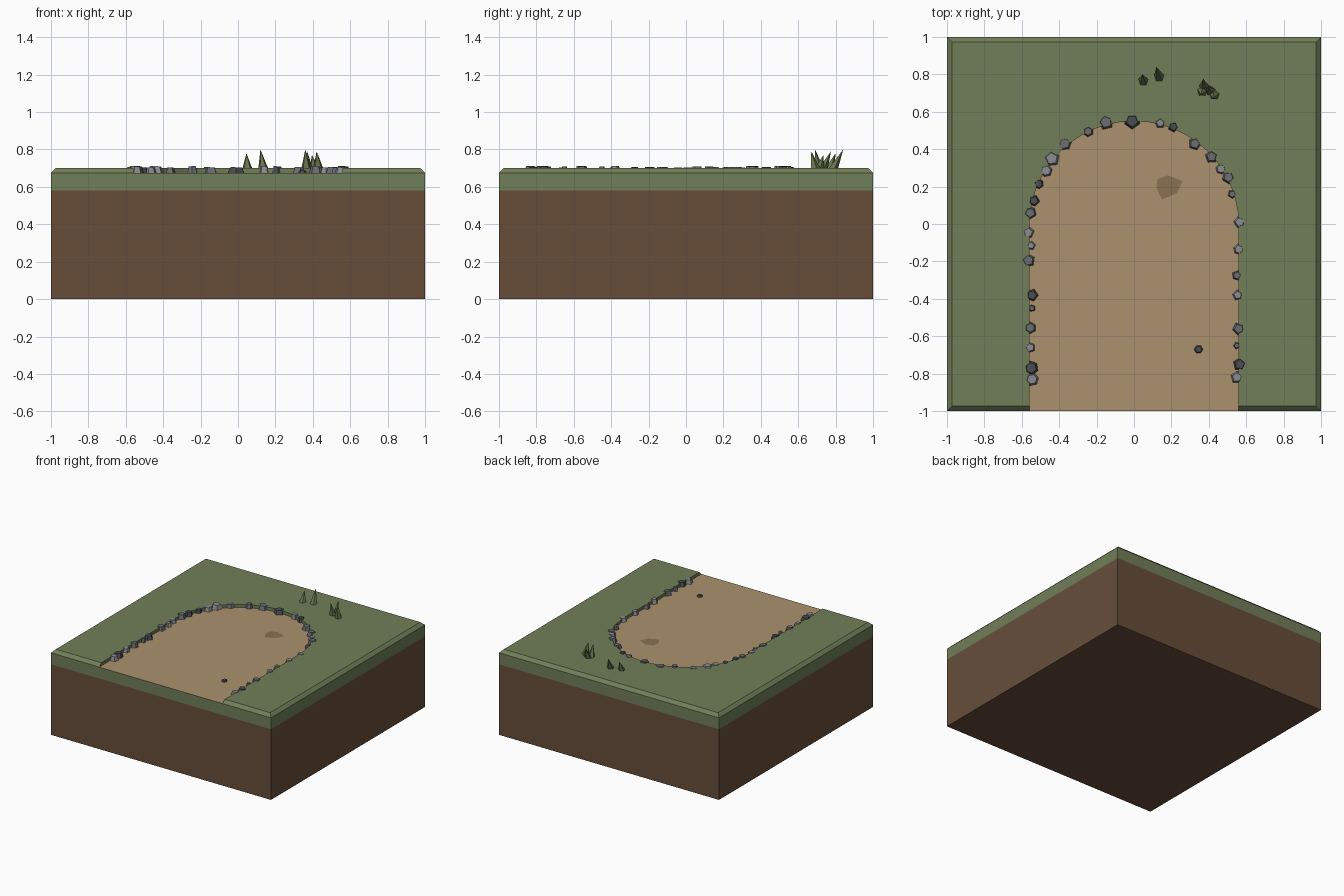
import bpy, bmesh, math, random
from mathutils import Vector

if "Cube" in bpy.data.objects:
    bpy.data.objects.remove(bpy.data.objects["Cube"])

random.seed(4)
FLOOR, TOP = 0.675, 0.70


def material(name, rgb):
    m = bpy.data.materials.new(name)
    m.diffuse_color = (*rgb, 1)
    m.use_nodes = True
    m.node_tree.nodes["Principled BSDF"].inputs["Base Color"].default_value = m.diffuse_color
    return m


DIRT = material("dirt", (0.136, 0.076, 0.042))
GRASS = material("grass", (0.165, 0.21, 0.10))
SAND = material("sand", (0.41, 0.285, 0.155))
PATCH = material("dark_sand", (0.25, 0.165, 0.085))
BLADE = material("blade", (0.135, 0.17, 0.075))


def finish(bm, name, mat=None):
    me = bpy.data.meshes.new(name)
    bm.to_mesh(me)
    bm.free()
    ob = bpy.data.objects.new(name, me)
    bpy.context.collection.objects.link(ob)
    if mat:
        me.materials.append(mat)
    return ob


def box(bm, z0, z1):
    bmesh.ops.create_cube(bm, size=1)
    for v in bm.verts:
        v.co = (v.co.x * 2, v.co.y * 2, z0 if v.co.z < 0 else z1)


def sheet(bm, points, z):
    return bm.faces.new([bm.verts.new((x, y, z)) for x, y in points])


def path_outline(front):
    # straight sides closed by a half circle
    arc = [(0.56 * math.cos(a), 0.56 * math.sin(a) - 0.01)
           for a in (math.pi * i / 24 for i in range(25))]
    return [(0.56, front)] + arc + [(-0.56, front)]


# dirt block
bm = bmesh.new()
box(bm, 0, 0.58)
finish(bm, "dirt_block", DIRT)

# grass slab with chamfered top rim
bm = bmesh.new()
box(bm, 0.58, TOP)
rim = [e for e in bm.edges if all(v.co.z > 0.65 for v in e.verts)]
bmesh.ops.bevel(bm, geom=rim, offset=0.026, segments=1, affect='EDGES')
grass = finish(bm, "grass_layer", GRASS)

# recess for the path, cut out of the grass
bm = bmesh.new()
f = sheet(bm, path_outline(-1.2), FLOOR - 0.002)
r = bmesh.ops.extrude_face_region(bm, geom=[f])
for v in r["geom"]:
    if isinstance(v, bmesh.types.BMVert):
        v.co.z = 0.9
bmesh.ops.recalc_face_normals(bm, faces=bm.faces)
cutter = finish(bm, "path_cutter")
cutter.hide_render = True
mod = grass.modifiers.new("path", 'BOOLEAN')
mod.operation = 'DIFFERENCE'
mod.solver = 'EXACT'
mod.object = cutter
bpy.context.view_layer.objects.active = grass
bpy.ops.object.modifier_apply(modifier=mod.name)
bpy.data.objects.remove(cutter)

# sand floor and its darker patch
bm = bmesh.new()
sheet(bm, path_outline(-1), FLOOR)
finish(bm, "sand_path", SAND)
bm = bmesh.new()
sheet(bm, [(0.12, 0.19), (0.15, 0.13), (0.23, 0.165), (0.26, 0.23),
           (0.18, 0.26), (0.125, 0.24)], FLOOR + 0.003)
finish(bm, "sand_patch", PATCH)

# border stones, grouped by shade: x, y, radius
STONES = {
    "dark": ((0.07, 0.073, 0.082), [
        (-0.01, 0.55, .045), (-0.51, 0.215, .028), (-0.535, 0.125, .032),
        (-0.545, -0.38, .035), (-0.55, -0.77, .04), (0.565, -0.75, .037),
        (0.21, 0.52, .03), (0.345, -0.67, .025)]),
    "mid": ((0.15, 0.153, 0.17), [
        (-0.15, 0.545, .044), (-0.245, 0.495, .03), (-0.37, 0.43, .037),
        (-0.555, 0.06, .036), (-0.565, -0.195, .038), (-0.545, -0.45, .02),
        (-0.555, -0.555, .033), (0.325, 0.43, .037), (0.415, 0.36, .037),
        (0.505, 0.25, .037), (0.525, 0.16, .025), (0.55, -0.275, .028),
        (0.56, -0.56, .035), (0.55, -0.65, .02)]),
    "light": ((0.26, 0.263, 0.285), [
        (-0.44, 0.35, .045), (-0.47, 0.285, .035), (-0.565, -0.045, .033),
        (-0.55, -0.115, .025), (-0.555, -0.66, .03), (-0.545, -0.83, .037),
        (0.14, 0.54, .03), (0.465, 0.295, .03), (0.565, 0.01, .034),
        (0.56, -0.135, .03), (0.555, -0.38, .03), (0.55, -0.82, .035)]),
}
for shade, (rgb, stones) in STONES.items():
    bm = bmesh.new()
    for x, y, rad in stones:
        h = 0.012 if x == 0.345 else random.uniform(0.028, 0.036)
        turn = random.uniform(0, 6)
        r = bmesh.ops.create_cone(bm, cap_ends=True, segments=random.choice((5, 5, 6)),
                                  radius1=rad, radius2=rad * 0.7, depth=1)
        tilt = random.uniform(-0.1, 0.1)
        for v in r["verts"]:
            px = v.co.x * math.cos(turn) - v.co.y * math.sin(turn)
            py = v.co.x * math.sin(turn) + v.co.y * math.cos(turn)
            z = FLOOR - 0.003 if v.co.z < 0 else FLOOR + h + tilt * px
            v.co = (x + px, y + py, z)
    finish(bm, shade + "_border_stones", material(shade + "_stone", rgb))

# grass tufts: leaning spikes, base x, y then tip x, y, z
TUFTS = {
    "left_tuft": [(0.05, 0.765, 0.045, 0.80, 0.78), (0.135, 0.785, 0.12, 0.84, 0.80)],
    "right_tuft": [(0.365, 0.71, 0.36, 0.69, 0.80), (0.375, 0.73, 0.37, 0.775, 0.79),
                   (0.41, 0.71, 0.395, 0.735, 0.77), (0.43, 0.69, 0.42, 0.67, 0.79)],
}
for name, blades in TUFTS.items():
    bm = bmesh.new()
    for x, y, tx, ty, tz in blades:
        r = bmesh.ops.create_cone(bm, cap_ends=True, segments=5,
                                  radius1=0.028, radius2=0, depth=1)
        for v in r["verts"]:
            if v.co.z > 0:
                v.co = (tx, ty, tz)
            else:
                v.co = Vector((x + v.co.x, y + v.co.y, TOP - 0.003))
    bmesh.ops.remove_doubles(bm, verts=bm.verts, dist=1e-5)
    finish(bm, name, BLADE)
